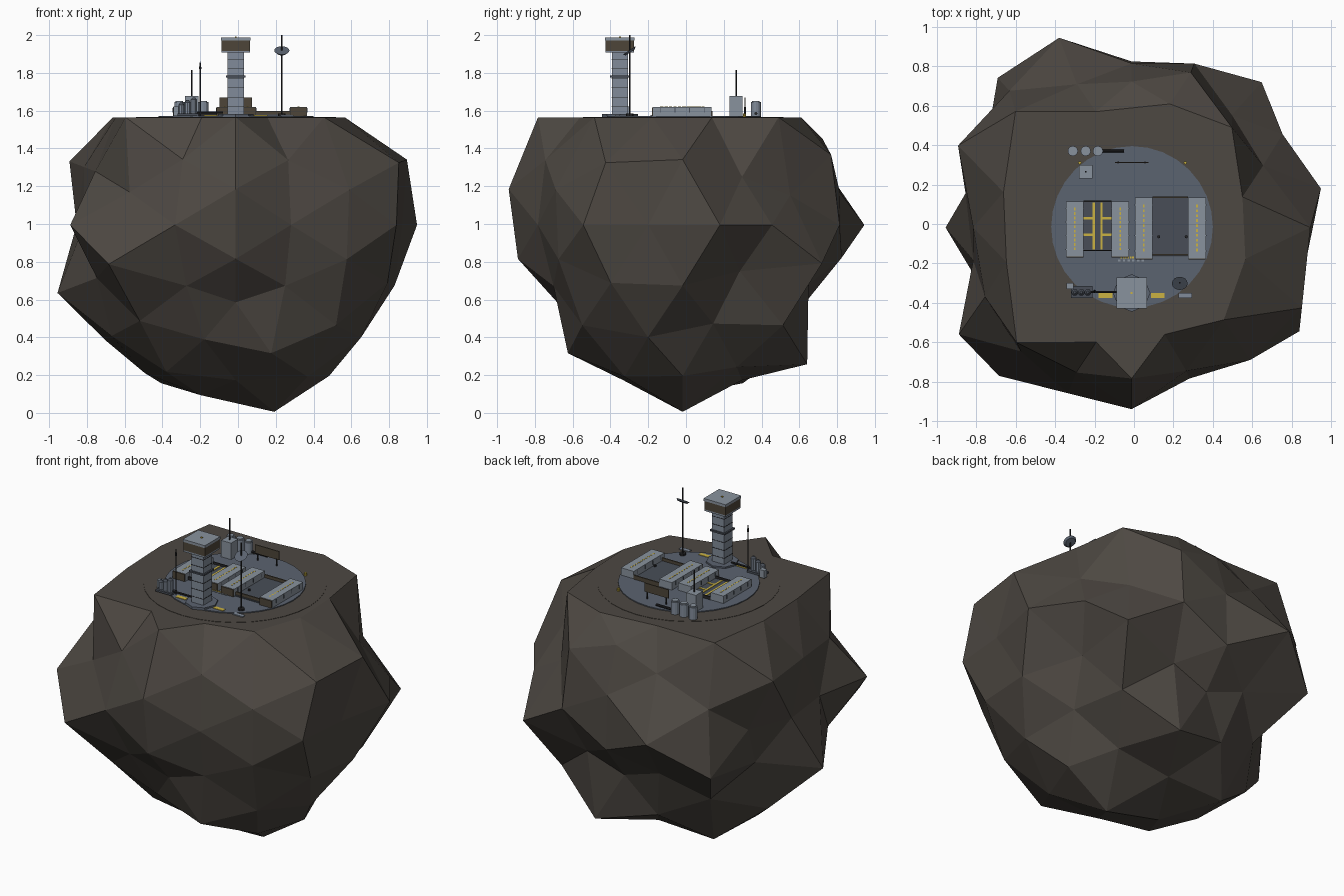
import bpy, bmesh, math
from itertools import product
from mathutils import Vector, Matrix

if "Cube" in bpy.data.objects:
    bpy.data.objects.remove(bpy.data.objects["Cube"])


def material(name, r, g, b):
    m = bpy.data.materials.new(name)
    m.use_nodes = True
    m.diffuse_color = (r, g, b, 1)
    m.node_tree.nodes["Principled BSDF"].inputs["Base Color"].default_value = (r, g, b, 1)
    return m


ROCK = material("brown rock", .075, .065, .055)
PAD = material("slate pad", .105, .125, .16)
HULL = material("pale grey hull", .25, .29, .34)
TOWER = material("blue grey tower", .22, .26, .32)
PLATE = material("dark slate plate", .065, .076, .096)
METAL = material("black metal", .02, .02, .022)
WINDOW = material("brown window", .075, .06, .04)
YELLOW = material("yellow paint", .6, .45, .055)

GROUND = 1.565
DECK = 1.573


def finish(name, bm, mat):
    bmesh.ops.recalc_face_normals(bm, faces=bm.faces)
    mesh = bpy.data.meshes.new(name)
    bm.to_mesh(mesh)
    bm.free()
    mesh.materials.append(mat)
    obj = bpy.data.objects.new(name, mesh)
    bpy.context.collection.objects.link(obj)
    return obj


def box(name, x, y, z, sx, sy, sz, mat):
    """Box centred on x, y with its underside at z."""
    bm = bmesh.new()
    bmesh.ops.create_cube(bm, size=1)
    bmesh.ops.scale(bm, vec=(sx, sy, sz), verts=bm.verts)
    bmesh.ops.translate(bm, vec=(x, y, z + sz / 2), verts=bm.verts)
    return finish(name, bm, mat)


def rod(name, start, end, r1, mat, sides=8, r2=None):
    """Cylinder or cone between two points."""
    a, b = Vector(start), Vector(end)
    turn = Vector((0, 0, 1)).rotation_difference(b - a).to_matrix().to_4x4()
    bm = bmesh.new()
    bmesh.ops.create_cone(bm, cap_ends=True, segments=sides, radius1=r1,
                          radius2=r1 if r2 is None else r2, depth=(b - a).length,
                          matrix=Matrix.Translation((a + b) / 2) @ turn)
    return finish(name, bm, mat)


def post(name, x, y, z1, z2, r, mat, sides=8, r2=None):
    return rod(name, (x, y, z1), (x, y, z2), r, mat, sides, r2)


def flip(v, *signs):
    return Vector([p * q for p, q in zip(v, signs)])


# Asteroid: geodesic ball, each mirrored direction pushed in or out (percent)
t = (1 + math.sqrt(5)) / 2
A, B, C = Vector((1, 0, t)), Vector((0, t, 1)), Vector((t, 1, 0))
A2, B2, C2 = flip(A, -1, 1, 1), flip(B, 1, 1, -1), flip(C, 1, -1, 1)
LUMPS = [
    (A, (90, 94, 90, 92)),
    (B, (87, 77, 90, 78)),
    (C, (90, 100, 86, 103)),
    (A * 2 + A2, (90, 101, 90, 92)),
    (B * 2 + B2, (85, 86, 94, 89)),
    (C * 2 + C2, (98, 90, 86, 82)),
    (A * 2 + B, (90, 88, 90, 94, 90, 98, 90, 91)),
    (A + B * 2, (96, 101, 83, 93, 90, 88, 89, 83)),
    (B * 2 + C, (92, 78, 85, 80, 85, 79, 86, 80)),
    (B + C * 2, (78, 101, 92, 90, 95, 104, 86, 103)),
    (C * 2 + A, (78, 75, 101, 94, 103, 81, 87, 86)),
    (C + A * 2, (77, 80, 79, 91, 89, 94, 87, 90)),
    (A + B + C, (88, 92, 81, 92, 102, 85, 101, 88)),
    (A + A2 + B, (90, 88, 90, 88)),
    (B + B2 + C, (89, 82, 103, 90)),
    (C + C2 + A, (97, 90, 86, 101)),
]
bm = bmesh.new()
reach = {}
for direction, percents in LUMPS:
    d = direction.normalized()
    signs = product(*[(1, -1) if abs(c) > .001 else (1,) for c in d])
    for s, p in zip(signs, percents):
        reach[bm.verts.new(flip(d, *s))] = p / 100
bmesh.ops.convex_hull(bm, input=bm.verts)
for v, r in reach.items():
    v.co *= r
    if v.co.z > .459:  # levelled summit
        v.co.z = GROUND - .995
    v.co += Vector((-.012, -.018, .995))
finish("asteroid", bm, ROCK)

# Landing pad
post("pad_apron", -.01, -.015, GROUND - .01, GROUND + .002, .53, ROCK, 32)
post("base_pad", -.01, -.015, GROUND - .01, DECK, .41, PAD, 32)

# Four long hangar blocks with brown fronts, roof ribs and yellow dashes
for side, xs, yc, length in (("west", (-.3, -.07), -.025, .28), ("east", (.05, .32), -.02, .31)):
    for n, x in zip(("outer", "inner"), xs):
        name = f"{side}_{n}_block"
        box(name, x, yc, DECK, .09, length, .047, HULL)
        box(name + "_front", x, yc - length / 2, DECK, .086, .012, .045, WINDOW)
        for i in range(10):
            y = yc + (i - 4.5) * length * .08
            box(name + "_dash", x, y, DECK + .044, .009, .014, .004, YELLOW)
        for i in range(4):
            y = yc + (i - 1.5) * length * .25
            box(name + "_rib", x, y, DECK + .018, .094, .004, .024, PLATE)

# Courtyards between the blocks
box("west_court", -.185, -.01, DECK, .14, .25, .006, PLATE)
for x in (-.205, -.165):
    box("court_line", x, -.01, DECK + .005, .012, .24, .004, YELLOW)
for y in (-.055, .03):
    for x in (-.234, -.136):
        box("court_side_line", x, y, DECK + .005, .046, .012, .004, YELLOW)
for y in (-.135, .115):
    box("west_court_wall", -.185, y, DECK, .14, .006, .02, METAL)
box("east_court", .185, -.015, DECK, .18, .3, .006, PLATE)
for y in (-.155, .135):
    box("east_court_wall", .185, y, DECK, .18, .008, .025, WINDOW)
for x in (.125, .265):
    post("court_bollard", x, -.065, DECK, DECK + .015, .008, METAL)

# Control tower
TX, TY = -.012, -.35
post("tower_foot", TX, TY, GROUND, DECK + .01, .095, PAD, 8)
box("tower_shaft", TX, TY, DECK, .085, .085, .34, TOWER)
for i in range(6):
    box("tower_band", TX, TY, 1.62 + i * .05, .088, .088, .003, METAL)
box("tower_collar", TX, TY, 1.775, .105, .105, .01, PLATE)
box("tower_floor", TX, TY, 1.907, .15, .15, .01, TOWER)
box("tower_windows", TX, TY, 1.917, .15, .15, .054, WINDOW)
box("tower_roof", TX, TY, 1.971, .156, .156, .016, HULL)
box("roof_lamp", TX, TY, 1.987, .01, .01, .005, YELLOW)

# Dish mast and whip antennas
MX, MY = .232, -.298
post("dish_mast", MX, MY, GROUND, 2.0, .004, METAL)
tilt = Vector((0, -.55, .83)) * .006
middle = Vector((MX, MY, 1.914))
rod("dish", middle - tilt, middle + tilt, .03, PAD, 16, .04)
post("mast_foot", MX, MY, DECK, DECK + .012, .02, METAL)
post("front_antenna", -.2, -.34, GROUND, 1.82, .004, METAL)
post("front_antenna_tip", -.2, -.34, 1.82, 1.86, .007, METAL, 8, .002)

# Back utility hut, antenna, storage tanks and pipe
box("utility_hut", -.245, .265, DECK, .07, .07, .105, HULL)
post("hut_antenna", -.245, .265, 1.67, 1.815, .004, METAL)
for x in (-.31, -.245, -.183):
    post("storage_tank", x, .37, GROUND, 1.645, .026, TOWER, 12)
    post("tank_lid", x, .37, 1.645, 1.652, .02, HULL, 12)
rod("tank_pipe", (-.16, .37, 1.585), (-.05, .37, 1.585), .008, METAL)

# Raised panel on posts behind the blocks
box("back_panel", -.012, .312, 1.615, .17, .006, .055, WINDOW)
for x in (-.08, .056):
    post("panel_post", x, .312, GROUND, 1.62, .005, METAL)
for x in (-.275, .26):
    post("warning_light", x, .31, GROUND, 1.585, .008, YELLOW)

# Front fuel cluster and pipework
box("fuel_skid", -.265, -.345, DECK, .11, .06, .012, PLATE)
box("pump_box", -.325, -.315, DECK, .035, .03, .05, HULL)
for i in range(3):
    x, top = -.3 + i * .033, 1.63 + i * .014
    post("fuel_cylinder", x, -.347, DECK, top, .017, TOWER, 10)
    post("fuel_cap", x, -.347, top, top + .012, .017, PLATE, 10, .007)
rod("fuel_pipe", (-.22, -.345, 1.59), (-.08, -.345, 1.59), .006, METAL)

# Painted pad markings
for x, mat in ((-.145, YELLOW), (.12, YELLOW), (.26, TOWER)):
    box("pad_stripe", x, -.362, DECK - .003, .07, .026, .006, mat)
for i in range(6):
    box("pad_dash", -.075 + i * .024, -.184, DECK - .003, .012, .01, .006, HULL)
    box("pad_dash", -.065 + i * .012, -.17, DECK - .003, .008, .01, .006, YELLOW)
